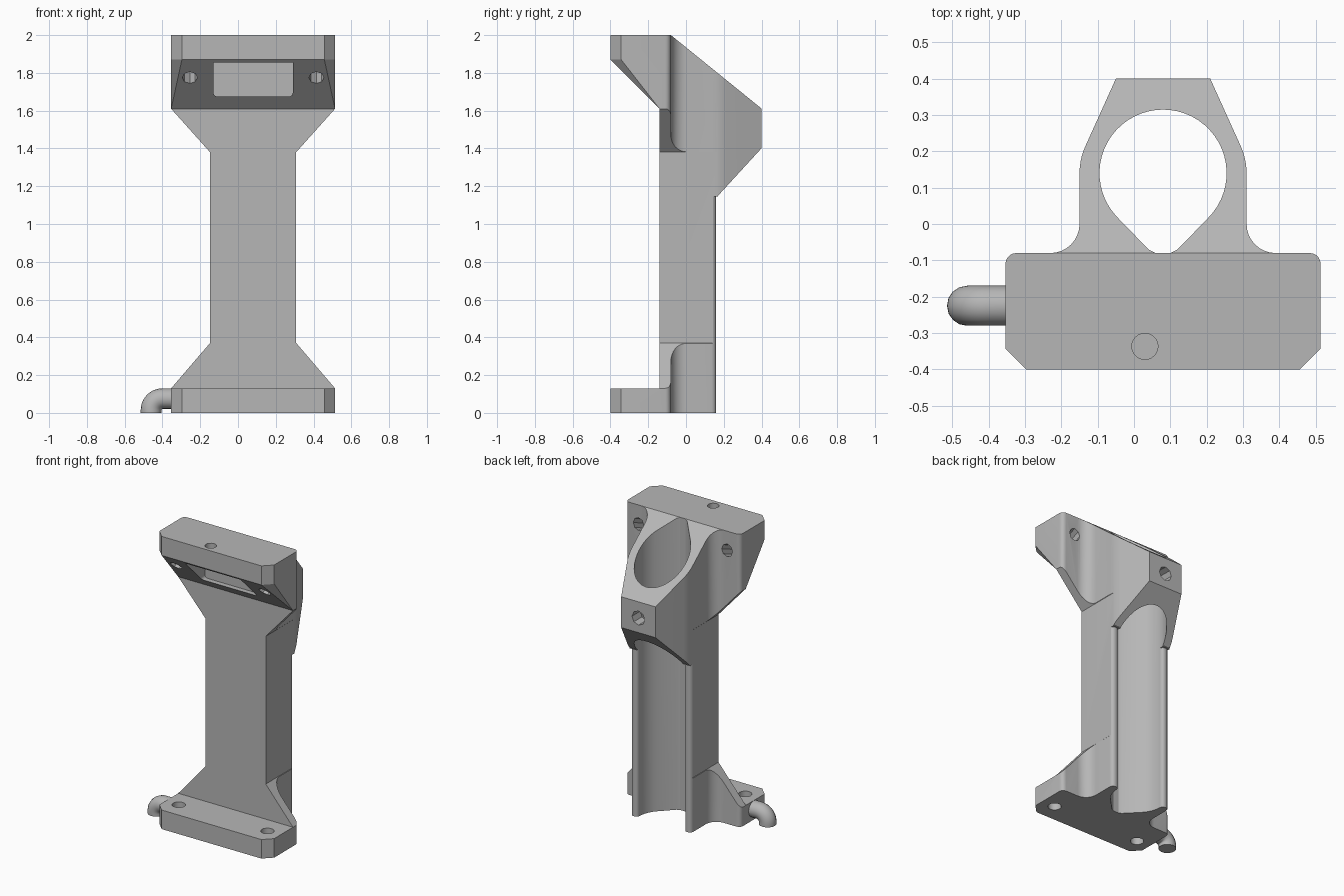
import bpy, bmesh
from math import sin, cos, pi, radians
from mathutils import Vector, Matrix

default = bpy.data.objects.get("Cube")
if default:
    bpy.data.objects.remove(default, do_unlink=True)

CX = 0.08  # symmetry plane of the bracket

grey = bpy.data.materials.new("plain grey")
grey.use_nodes = True
grey.diffuse_color = (0.47, 0.47, 0.47, 1)
grey.node_tree.nodes["Principled BSDF"].inputs["Base Color"].default_value = (0.47, 0.47, 0.47, 1)


def add_object(name, bm):
    bmesh.ops.recalc_face_normals(bm, faces=bm.faces)
    mesh = bpy.data.meshes.new(name)
    bm.to_mesh(mesh)
    bm.free()
    obj = bpy.data.objects.new(name, mesh)
    bpy.context.collection.objects.link(obj)
    mesh.materials.append(grey)
    return obj


def prism(name, pts, axis, lo, hi):
    """Extrude a 2D outline along an axis; x offsets are relative to CX."""
    place = {"z": lambda a, b, t: (CX + a, b, t),
             "y": lambda a, b, t: (CX + a, t, b),
             "x": lambda a, b, t: (t, a, b)}[axis]
    bm = bmesh.new()
    face = bm.faces.new([bm.verts.new(place(a, b, lo)) for a, b in pts])
    shift = Vector(place(0, 0, hi)) - Vector(place(0, 0, lo))
    new = bmesh.ops.extrude_face_region(bm, geom=[face])["geom"]
    bmesh.ops.translate(bm, vec=shift, verts=[v for v in new if isinstance(v, bmesh.types.BMVert)])
    return add_object(name, bm)


def rod(name, start, end, radius, sides):
    start, end = Vector(start), Vector(end)
    turn = (end - start).to_track_quat("Z", "Y").to_matrix().to_4x4()
    bm = bmesh.new()
    bmesh.ops.create_cone(bm, cap_ends=True, segments=sides, radius1=radius, radius2=radius,
                          depth=(end - start).length,
                          matrix=Matrix.Translation((start + end) / 2) @ turn)
    return add_object(name, bm)


def combine(target, tool, operation="DIFFERENCE"):
    mod = target.modifiers.new("combine", "BOOLEAN")
    mod.operation, mod.solver, mod.object = operation, "EXACT", tool
    bpy.context.view_layer.objects.active = target
    bpy.ops.object.modifier_apply(modifier=mod.name)
    bpy.data.objects.remove(tool, do_unlink=True)


def arc(cx, cy, r, a0, a1, n):
    return [(cx + r * cos(radians(a0 + (a1 - a0) * i / n)),
             cy + r * sin(radians(a0 + (a1 - a0) * i / n))) for i in range(n + 1)]


def mirrored(half):
    return half + [(-a, b) for a, b in reversed(half)]


# Bracket body: plan outline with chamfered front corners and coved waist
plan = [(0.377, -0.4), (0.434, -0.343)]
plan += arc(0.404, -0.11, 0.03, 0, 90, 5)
plan += arc(0.31, 0, 0.08, 270, 180, 8)
plan += arc(0.05, 0.14, 0.18, 0, 25, 5)
plan += [(0.13, 0.4)]
body = prism("bracket_body", mirrored(plan), "z", -0.1, 2.1)

# Side outline: foot, front wall, overhanging head and sloping rear clamp
side = [(-0.5, 0), (-0.5, 0.13), (-0.14, 0.13), (-0.14, 1.61), (-0.4, 1.87), (-0.5, 1.87),
        (-0.5, 2), (-0.08, 2), (0.5, 1.53), (0.5, 1.51), (0.17, 1.15), (0.17, 0)]
combine(body, prism("side_outline", side, "x", -1, 1), "INTERSECT")

# Front outline: narrow column flaring to head and foot
front = [(0.6, -0.1), (0.6, 0.13), (0.434, 0.13), (0.228, 0.37),
         (0.228, 1.38), (0.434, 1.61), (0.6, 1.61), (0.6, 2.1)]
combine(body, prism("front_outline", mirrored(front), "y", -1, 1), "INTERSECT")

# Teardrop bore
bore = [(0.02, -0.08), (0.04, -0.07)] + arc(0, 0.14, 0.175, -45, 90, 20)
bore += [(-a, b) for a, b in reversed(bore[:-1])]
combine(body, prism("bore", bore, "z", -0.2, 2.2))

# Open channel at the lower back, with rounded wall tips
tips = [(0.6, 0.6), (0.6, 0.134)] + arc(0.204, 0.134, 0.026, 0, 90, 5)
tips += arc(0.198, 0.138, 0.022, 90, 180, 5) + [(0.15, 0.138)]
combine(body, prism("channel", mirrored(tips), "z", -0.1, 1.145))

# Tapered chamfers on the sloping edges of the head
for s in (-1, 1):
    a, b, c, d = [Vector((CX + s * x, y, z)) for x, y, z in
                  ((0.434, -0.343, 1.87), (0.377, -0.4, 1.87),
                   (0.434, -0.14, 1.61), (0.434, -0.343, 1.813))]
    tip = d + (d - (a + b + c) / 3)
    bm = bmesh.new()
    bmesh.ops.convex_hull(bm, input=[bm.verts.new(p) for p in (a, b, c, tip)])
    combine(body, add_object("head_chamfer", bm))

# Pocket under the head
pocket = [(0.21, 1.855)] + arc(0.19, 1.695, 0.02, 0, -90, 4)
combine(body, prism("pocket", mirrored(pocket), "y", -0.6, -0.17))

# Screw holes
for s in (-1, 1):
    x = CX + s * 0.335
    combine(body, rod("head_hole", (x, -0.53, 1.68), (x, 0.03, 1.916), 0.04, 8))
    combine(body, rod("foot_hole", (x, -0.275, -0.1), (x, -0.275, 0.25), 0.042, 16))
combine(body, rod("rear_hole", (CX, 0.2, 1.5), (CX, 0.6, 1.5), 0.048, 8))
combine(body, rod("top_hole", (0.03, -0.337, 1.8), (0.03, -0.337, 2.1), 0.036, 24))

# Bent tube leaving the side of the foot
path = [(-0.34, 0.075)] + arc(-0.4, 0.015, 0.06, 90, 180, 10) + [(-0.46, 0)]
curve = bpy.data.curves.new("bent_tube", "CURVE")
curve.dimensions = "3D"
curve.bevel_depth = 0.055
curve.bevel_resolution = 6
curve.use_fill_caps = True
spline = curve.splines.new("POLY")
spline.points.add(len(path) - 1)
for point, (x, z) in zip(spline.points, path):
    point.co = (x, -0.225, z, 1)
tube = bpy.data.objects.new("bent_tube", curve)
bpy.context.collection.objects.link(tube)
curve.materials.append(grey)
bpy.ops.object.select_all(action="DESELECT")
tube.select_set(True)
bpy.context.view_layer.objects.active = tube
bpy.ops.object.convert(target="MESH")

# Smooth curved faces, keep edges sharp
body.select_set(True)
bpy.ops.object.shade_smooth_by_angle(angle=radians(25))
